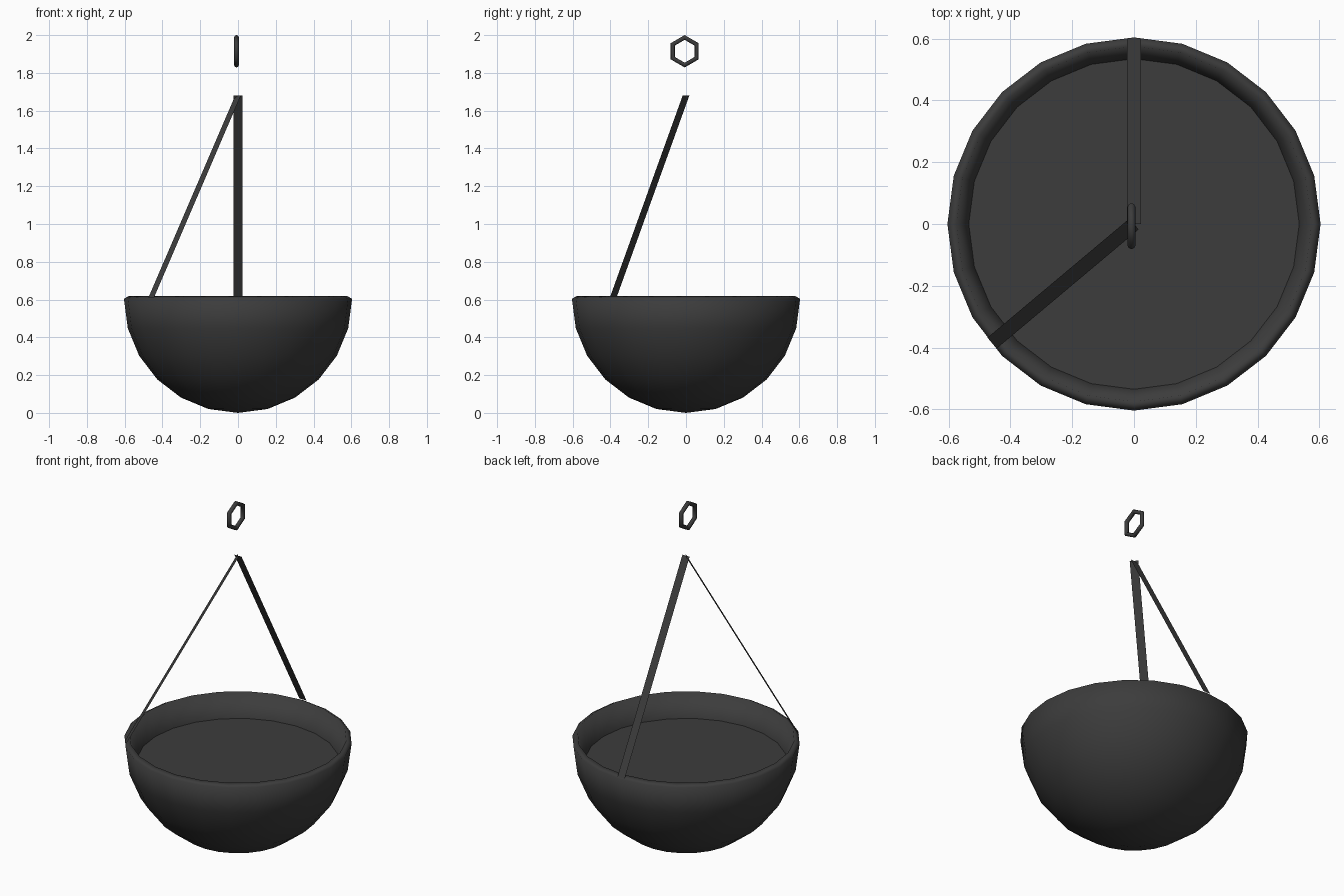
import bpy, bmesh, math
from mathutils import Vector, Matrix

cube = bpy.data.objects.get("Cube")
if cube:
    bpy.data.objects.remove(cube)

SEGMENTS = 24
RADIUS = 0.604
RIM_Z = 0.62

# One dark material for every part
iron = bpy.data.materials.new("dark iron")
iron.use_nodes = True
iron.diffuse_color = (0.045, 0.045, 0.045, 1)
shader = next(n for n in iron.node_tree.nodes if n.type == 'BSDF_PRINCIPLED')
shader.inputs["Base Color"].default_value = iron.diffuse_color


def add_object(name, bm, smooth):
    mesh = bpy.data.meshes.new(name)
    bm.to_mesh(mesh)
    bm.free()
    mesh.materials.append(iron)
    for face in mesh.polygons:
        face.use_smooth = smooth
    obj = bpy.data.objects.new(name, mesh)
    bpy.context.collection.objects.link(obj)
    return obj


def lathe(name, profile, close_profile=False, steps=SEGMENTS):
    """Spin a list of (radius, height) points about z."""
    bm = bmesh.new()
    points = [bm.verts.new((r, 0, z)) for r, z in profile]
    edges = [bm.edges.new(pair) for pair in zip(points, points[1:])]
    if close_profile:
        edges.append(bm.edges.new((points[-1], points[0])))
    bmesh.ops.spin(bm, geom=points + edges, cent=(0, 0, 0), axis=(0, 0, 1),
                   angle=math.tau, steps=steps, use_duplicate=False)
    bmesh.ops.remove_doubles(bm, verts=bm.verts[:], dist=0.0005)
    bmesh.ops.recalc_face_normals(bm, faces=bm.faces[:])
    return add_object(name, bm, True)


# Half-sphere bowl with a narrow lip and an inner wall down to the floor
FLOOR_R, FLOOR_Z = 0.535, 0.48
angles = [math.radians(a) for a in range(-90, 1, 15)]
profile = [(RADIUS * math.cos(a), RADIUS + RADIUS * math.sin(a)) for a in angles]
profile += [(0.575, RIM_Z), (FLOOR_R, FLOOR_Z)]
bowl = lathe("bowl", profile)
if bowl.data.polygons[0].normal.z > 0:
    bowl.data.flip_normals()

# Flat floor inside the bowl
bm = bmesh.new()
bmesh.ops.create_circle(bm, cap_ends=True, segments=SEGMENTS, radius=FLOOR_R,
                        matrix=Matrix.Translation((0, 0, FLOOR_Z)))
add_object("bowl_floor", bm, False)


# Thin flat straps from the rim up to a shared point
def strap(name, degrees):
    a = math.radians(degrees)
    out = Vector((math.cos(a), math.sin(a), 0))
    half = Vector((-math.sin(a), math.cos(a), 0)) * 0.023
    foot = out * 0.6 + Vector((0, 0, RIM_Z - 0.01))
    top = Vector((0, 0, 1.68))
    bm = bmesh.new()
    corners = (foot - half, foot + half, top + half, top - half)
    bm.faces.new([bm.verts.new(c) for c in corners])
    add_object(name, bm, False)


strap("back_strap", 90)
strap("front_strap", 220)

# Six-sided hanging ring above the straps
section = [(0.073 + 0.0125 * math.cos(i * math.tau / 8),
            0.0125 * math.sin(i * math.tau / 8)) for i in range(8)]
ring = lathe("hanging_ring", section, close_profile=True, steps=6)
ring.rotation_euler = (0, math.pi / 2, 0)
ring.location = (-0.008, -0.007, 1.9145)
